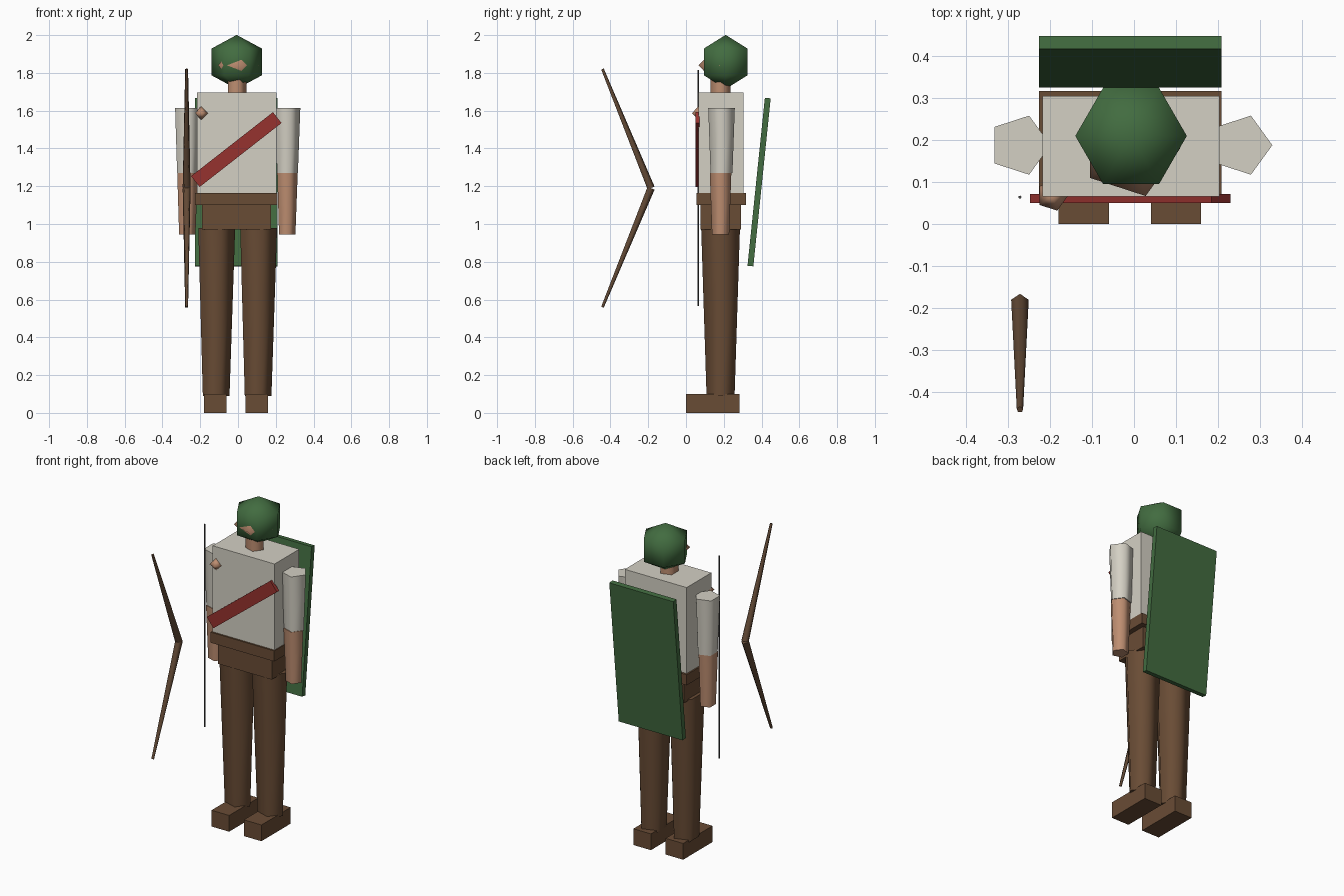
import bpy
import bmesh
import math
from mathutils import Matrix

cube = bpy.data.objects.get("Cube")
if cube:
    bpy.data.objects.remove(cube, do_unlink=True)


def material(name, *rgb):
    """Flat material from 0-255 display values, stored as linear."""
    lin = [((c / 255 + 0.055) / 1.055) ** 2.4 for c in rgb] + [1]
    mat = bpy.data.materials.new(name)
    mat.use_nodes = True
    mat.diffuse_color = lin
    bsdf = mat.node_tree.nodes["Principled BSDF"]
    bsdf.inputs["Base Color"].default_value = lin
    bsdf.inputs["Roughness"].default_value = 0.9
    return mat


GREEN = material("forest green", 66, 108, 64)
CREAM = material("cream cloth", 212, 208, 196)
BROWN = material("brown leather", 105, 76, 53)
SKIN = material("skin", 190, 142, 113)
RED = material("red cloth", 150, 50, 46)
WOOD = material("bow wood", 98, 73, 53)
GREY = material("bowstring grey", 75, 75, 75)


def finish(bm, name, mat, loc, tilt=0, roll=0):
    bmesh.ops.recalc_face_normals(bm, faces=bm.faces)
    mesh = bpy.data.meshes.new(name)
    bm.to_mesh(mesh)
    bm.free()
    mesh.materials.append(mat)
    obj = bpy.data.objects.new(name, mesh)
    obj.location = loc
    obj.rotation_euler = (math.radians(tilt), math.radians(roll), 0)
    bpy.context.collection.objects.link(obj)
    return obj


def box(name, mat, loc, size, tilt=0, roll=0):
    bm = bmesh.new()
    bmesh.ops.create_cube(bm, size=1, matrix=Matrix.Diagonal((*size, 1)))
    return finish(bm, name, mat, loc, tilt, roll)


def lathe(name, mat, loc, profile, sides=5, phase=0, tilt=0):
    """Revolve (radius, height) points; smooth sides, flat sharp caps."""
    bm = bmesh.new()
    rings = []
    for r, z in profile:
        if r == 0:
            rings.append([bm.verts.new((0, 0, z))] * sides)
            continue
        angles = [math.radians(phase) + math.tau * k / sides for k in range(sides)]
        rings.append([bm.verts.new((r * math.cos(a), r * math.sin(a), z)) for a in angles])
    for low, high in zip(rings, rings[1:]):
        for k in range(sides):
            n = (k + 1) % sides
            corners = dict.fromkeys((low[k], low[n], high[n], high[k]))
            bm.faces.new(list(corners)).smooth = True
    for ring, (r, z) in ((rings[0], profile[0]), (rings[-1], profile[-1])):
        if r > 0:
            for edge in bm.faces.new(ring).edges:
                edge.smooth = False
    return finish(bm, name, mat, loc, 0 + tilt)


# Head, hood and neck
lathe("hood", GREEN, (-0.007, 0.21, 1.858),
      [(0, -0.143), (0.133, -0.071), (0.133, 0.071), (0, 0.143)], sides=6)
lathe("face", SKIN, (-0.009, 0.18, 1.84), [(0, -0.12), (0.119, 0), (0, 0.12)])
lathe("neck", SKIN, (-0.009, 0.183, 1.65), [(0.055, 0), (0.055, 0.15)])

# Body
box("tunic", CREAM, (-0.007, 0.185, 1.43), (0.422, 0.24, 0.53))
box("belt", BROWN, (-0.009, 0.186, 1.132), (0.435, 0.262, 0.065))
box("hips", BROWN, (-0.007, 0.184, 1.035), (0.366, 0.212, 0.13))
box("sash", RED, (-0.009, 0.061, 1.394), (0.55, 0.022, 0.073), roll=-38)
lathe("brooch", SKIN, (-0.195, 0.068, 1.587), [(0, -0.038), (0.038, 0), (0, 0.038)])

# Limbs: the same shapes are repeated on each side
for side, arm_x, leg_x, foot_x in (("right", -0.273, -0.123, -0.12),
                                   ("left", 0.256, 0.099, 0.10)):
    lathe(side + "_sleeve", CREAM, (arm_x, 0.188, 1.27), [(0.061, 0), (0.074, 0.345)])
    lathe(side + "_forearm", SKIN, (arm_x, 0.183, 0.945), [(0.048, 0), (0.06, 0.325)])
    lathe(side + "_leg", BROWN, (leg_x, 0.183, 0.09), [(0.078, 0), (0.108, 0.89)])
    box(side + "_foot", BROWN, (foot_x, 0.142, 0.05), (0.12, 0.285, 0.1))

# Bow: two tapered limbs and a string
for name, tilt, phase in (("upper_bow_limb", 22.1, 90), ("lower_bow_limb", 157.9, -90)):
    lathe(name, WOOD, (-0.272, -0.187, 1.19), [(0.022, 0), (0.008, 0.68)],
          phase=phase, tilt=tilt)
lathe("bowstring", GREY, (-0.272, 0.064, 0.565), [(0.004, 0), (0.004, 1.25)])

# Tilted board on the back
box("back_board", GREEN, (-0.009, 0.387, 1.222), (0.436, 0.031, 0.894), tilt=-5.9)
